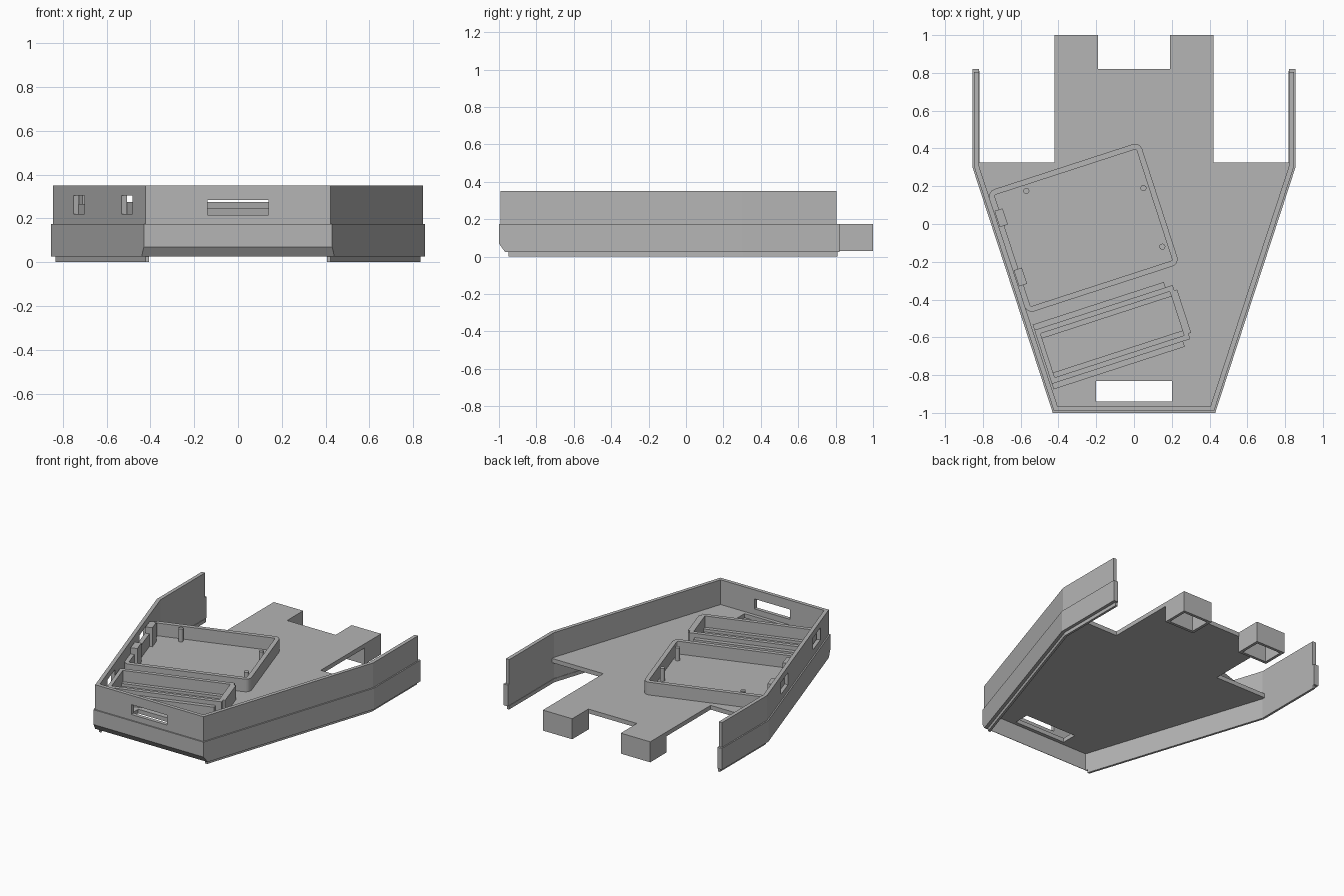
import bpy, bmesh, math
from mathutils import Matrix, Vector

if "Cube" in bpy.data.objects:
    bpy.data.objects.remove(bpy.data.objects["Cube"])

grey = bpy.data.materials.new("plain_grey")
grey.use_nodes = True
grey.diffuse_color = (0.46, 0.46, 0.46, 1)
grey.node_tree.nodes["Principled BSDF"].inputs["Base Color"].default_value = (0.46, 0.46, 0.46, 1)

TILT = math.radians(18)
SLOPE = 0.425 / 1.3


def finish(name, bm, origin=(0, 0), angle=0):
    bmesh.ops.recalc_face_normals(bm, faces=bm.faces)
    mesh = bpy.data.meshes.new(name)
    bm.to_mesh(mesh)
    bm.free()
    mesh.materials.append(grey)
    ob = bpy.data.objects.new(name, mesh)
    bpy.context.collection.objects.link(ob)
    ob.matrix_world = Matrix.Translation((*origin, 0)) @ Matrix.Rotation(angle, 4, "Z")
    return ob


def prism(name, pts, z0, z1, **place):
    bm = bmesh.new()
    face = bm.faces.new([bm.verts.new((x, y, z0)) for x, y in pts])
    top = bmesh.ops.extrude_face_region(bm, geom=[face])["geom"]
    bmesh.ops.translate(bm, vec=(0, 0, z1 - z0),
                        verts=[v for v in top if isinstance(v, bmesh.types.BMVert)])
    return finish(name, bm, **place)


def box(name, x0, x1, y0, y1, z0, z1, **place):
    return prism(name, [(x0, y0), (x1, y0), (x1, y1), (x0, y1)], z0, z1, **place)


def rounded(hx, hy, r, steps=4):
    pts = []
    for i, (sx, sy) in enumerate([(1, 1), (-1, 1), (-1, -1), (1, -1)]):
        for k in range(steps + 1):
            a = math.pi / 2 * (i + k / steps)
            pts.append((sx * (hx - r) + r * math.cos(a), sy * (hy - r) + r * math.sin(a)))
    return pts


def ring(name, outer, inner, z0, z1, **place):
    """Closed wall between two loops with equal point counts."""
    bm = bmesh.new()
    loops = [[bm.verts.new((x, y, z)) for x, y in pts]
             for pts, z in ((outer, z0), (outer, z1), (inner, z1), (inner, z0))]
    n = len(outer)
    for a, b in zip(loops, loops[1:] + loops[:1]):
        for i in range(n):
            j = (i + 1) % n
            bm.faces.new((a[i], a[j], b[j], b[i]))
    return finish(name, bm, **place)


def cut(target, cutter):
    mod = target.modifiers.new(cutter.name, "BOOLEAN")
    mod.operation = "DIFFERENCE"
    mod.solver = "EXACT"
    mod.object = cutter
    cutter.hide_render = True
    cutter.hide_set(True)
    cutter.display_type = "WIRE"


def edge_x(y, d):
    return 0.43 + (y + 1) * SLOPE - d * math.hypot(1, SLOPE)


def half_outline(d, back, front=None):
    """Left side outline, set inward by d, from front corner to back end."""
    y0 = -1 + d if front is None else front
    x1 = 0.855 - d
    bend = (x1 - edge_x(-1, d)) / SLOPE - 1
    return [(edge_x(y0, d), y0), (x1, bend), (x1, back)]


def mirrored(pts):
    return [(-x, y) for x, y in reversed(pts)]


def shell(name, d0, d1, back, z0, z1):
    out, inn = half_outline(d0, back), half_outline(d1, back)
    return prism(name, mirrored(out) + out + inn[::-1] + mirrored(inn)[::-1], z0, z1)


# Outer walls in two tiers, with a small foot lip under each side
lower_wall = shell("lower_wall", 0, 0.035, 0.82, 0.025, 0.175)
upper_wall = shell("upper_wall", 0.009, 0.035, 0.805, 0.175, 0.35)
lip = half_outline(0.022, 0.81, -0.95) + half_outline(0.038, 0.81, -0.95)[::-1]
prism("left_foot_lip", lip, 0, 0.026)
prism("right_foot_lip", mirrored(lip), 0, 0.026)

# Chamfer along the bottom of the front wall
bm = bmesh.new()
ends = [[bm.verts.new((x, y, z)) for y, z in ((-1.01, 0.084), (-0.94, -0.014), (-1.01, -0.014))]
        for x in (-0.6, 0.6)]
bm.faces.new(ends[0])
bm.faces.new(ends[1])
for i in range(3):
    j = (i + 1) % 3
    bm.faces.new((ends[0][i], ends[0][j], ends[1][j], ends[1][i]))
cut(lower_wall, finish("chamfer_cutter", bm))

# Window in the front wall and two slots in the right wall
cut(upper_wall, box("window_cutter", -0.14, 0.14, -1.1, -0.9, 0.215, 0.285))
for i, x in enumerate((-0.735, -0.515)):
    y = (-x - 0.43) / SLOPE - 1
    cut(upper_wall, box(f"slot_cutter_{i}", -0.1, 0.1, -0.08, 0.08, 0.22, 0.305,
                        origin=(x, y), angle=TILT))

# Floor plate with rear tongue and a cable opening near the front
half = half_outline(0.03, 0.325)
floor_half = half + [(0.42, 0.325), (0.42, 0.82)]
floor = prism("floor_plate", mirrored(floor_half) + floor_half, 0.145, 0.175)
cut(floor, box("floor_opening_cutter", -0.2, 0.2, -0.94, -0.83, 0.1, 0.2))

# Hollow rear blocks, open underneath
for side, cx in (("left", 0.305), ("right", -0.305)):
    block = box(f"{side}_rear_block", cx - 0.115, cx + 0.115, 0.815, 1, 0.03, 0.175)
    cut(block, box(f"{side}_block_cutter", cx - 0.095, cx + 0.095, 0.835, 0.98, 0, 0.155))

# Square board tray with pegs
tray = dict(origin=(-0.268, -0.02), angle=TILT)
ring("board_tray_wall", rounded(0.425, 0.34, 0.04), rounded(0.395, 0.31, 0.008), 0.17, 0.265, **tray)
for i, (x, y) in enumerate(((-0.57, 0.175), (0.05, 0.19), (0.15, -0.12))):
    peg = [(0.016 * math.cos(k * math.tau / 16), 0.016 * math.sin(k * math.tau / 16)) for k in range(16)]
    prism(f"peg_{i}", peg, 0.17, 0.265, origin=(x, y))
for i, v in enumerate((0.2, -0.13)):
    box(f"slot_guide_{i}", -0.42, -0.375, v - 0.06, v + 0.03, 0.17, 0.31, **tray)

# Narrow battery tray with lower ledges along both long sides
tray = dict(origin=(-0.115, -0.585), angle=TILT)
ring("battery_tray_wall", rounded(0.385, 0.15, 0.004), rounded(0.36, 0.122, 0.004), 0.17, 0.275, **tray)
for name, s in (("rear", 1), ("front", -1)):
    lo, hi = sorted((s * 0.145, s * 0.18))
    box(f"battery_{name}_ledge", -0.385, 0.345, lo, hi, 0.17, 0.245, **tray)
    lo, hi = sorted((s * 0.095, s * 0.125))
    box(f"battery_{name}_rail", -0.365, 0.365, lo, hi, 0.17, 0.195, **tray)
box("battery_end_plate", 0.38, 0.4, -0.12, 0.12, 0.17, 0.275, **tray)
